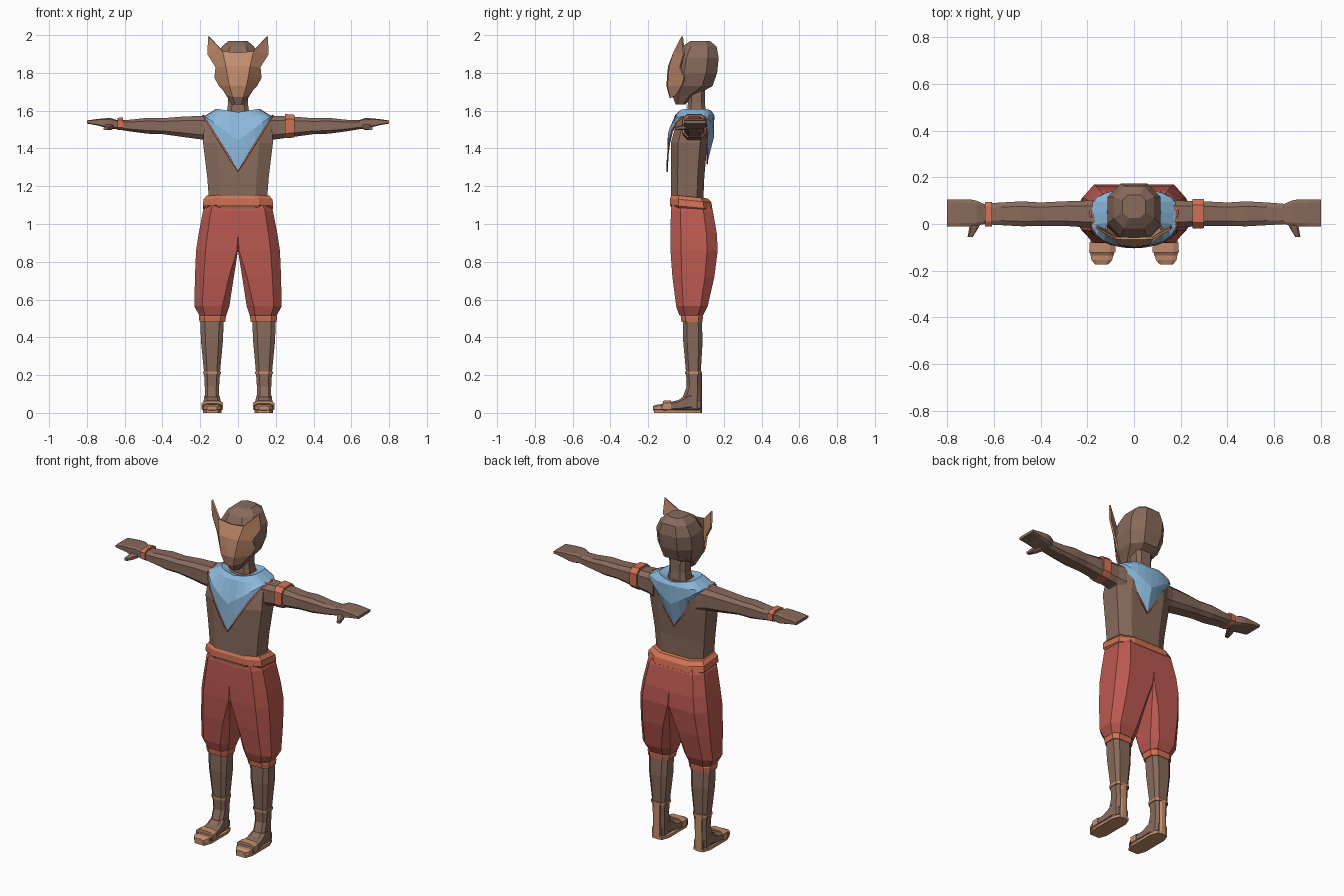
import bpy, bmesh
from math import cos, sin, pi


def material(name, rgb):
    m = bpy.data.materials.new(name)
    m.diffuse_color = (*rgb, 1)
    return m


SKIN = material("skin", (0.25, 0.145, 0.105))
RED = material("red_cloth", (0.50, 0.10, 0.08))
ORANGE = material("orange_cloth", (0.64, 0.17, 0.09))
BLUE = material("blue_cloth", (0.26, 0.48, 0.71))
TAN = material("tan_leather", (0.56, 0.27, 0.155))


def make(name, verts, faces, mat, mirror=False):
    bm = bmesh.new()
    vs = [bm.verts.new(v) for v in verts]
    for f in faces:
        bm.faces.new([vs[i] for i in f])
    bmesh.ops.recalc_face_normals(bm, faces=bm.faces)
    me = bpy.data.meshes.new(name)
    bm.to_mesh(me)
    bm.free()
    me.materials.append(mat)
    ob = bpy.data.objects.new(name, me)
    bpy.context.collection.objects.link(ob)
    if mirror:
        ob.modifiers.new("mirror", 'MIRROR')
    return ob


def section(axis, p, a0, a1, b0, b1, ca=0.4, inner=None):
    """Chamfered rectangle across an axis; inner sets the chamfer on the a0 side."""
    ci = ca if inner is None else inner
    ha, hb = (a1 - a0) / 2, (b1 - b0) / 2
    pts = [(a0 + ci * ha, b0), (a1 - ca * ha, b0), (a1, b0 + ca * hb), (a1, b1 - ca * hb),
           (a1 - ca * ha, b1), (a0 + ci * ha, b1), (a0, b1 - ci * hb), (a0, b0 + ci * hb)]
    order = {'x': lambda a, b: (p, a, b), 'y': lambda a, b: (a, p, b), 'z': lambda a, b: (a, b, p)}
    return [order[axis](a, b) for a, b in pts]


def loft(name, axis, rows, mat, ca=0.4, mirror=False, inners=None):
    rings = [section(axis, *r, ca, inners[i] if inners else None) for i, r in enumerate(rows)]
    n = 8
    faces = [(i * n + j, i * n + (j + 1) % n, (i + 1) * n + (j + 1) % n, (i + 1) * n + j)
             for i in range(len(rings) - 1) for j in range(n)]
    faces += [tuple(range(n)), tuple(range((len(rings) - 1) * n, len(rings) * n))]
    return make(name, [v for r in rings for v in r], faces, mat, mirror)


# Torso, neck and head
loft("torso", 'z', [(1.08, -.15, .15, -.078, .09), (1.25, -.163, .163, -.08, .097),
                    (1.43, -.185, .185, -.08, .113), (1.54, -.178, .178, -.05, .125),
                    (1.575, -.14, .14, -.03, .125), (1.59, -.07, .07, 0, .11)], SKIN)
loft("neck", 'z', [(1.55, -.065, .065, 0, .11), (1.64, -.052, .052, .01, .1),
                   (1.75, -.055, .055, .01, .1)], SKIN)
loft("head", 'z', [(1.632, -.032, .032, -.055, -.005), (1.68, -.062, .062, -.072, .05),
                   (1.73, -.095, .095, -.078, .14), (1.80, -.114, .114, -.07, .165),
                   (1.88, -.114, .114, -.055, .173), (1.94, -.085, .085, -.02, .162),
                   (1.97, -.05, .05, .025, .125)], SKIN, ca=0.5)

# Eared face mask: half sheet, mirrored and thickened
cols = [(0, -.082, 1.668), (.025, -.08, 1.668), (.048, -.055, 1.68),
        (0, -.098, 1.73), (.042, -.094, 1.73), (.1, -.02, 1.735),
        (0, -.096, 1.78), (.052, -.09, 1.78), (.121, -.008, 1.775),
        (0, -.09, 1.835), (.062, -.085, 1.835), (.116, -.03, 1.83),
        (0, -.062, 1.905), (.08, -.06, 1.915), (.16, -.01, 1.90), (.155, -.02, 1.993)]
quads = [(r * 3 + c, r * 3 + c + 1, r * 3 + c + 4, r * 3 + c + 3) for r in range(4) for c in range(2)]
mask = make("mask", cols, quads + [(13, 14, 15)], TAN, True)
thick = mask.modifiers.new("thickness", 'SOLIDIFY')
thick.thickness, thick.offset = 0.01, 0

# Arms, hands and thumbs
loft("arm", 'x', [(.14, -.02, .11, 1.43, 1.578), (.19, -.015, .1, 1.447, 1.573),
                  (.30, -.008, .097, 1.462, 1.568), (.40, -.008, .092, 1.476, 1.56),
                  (.48, -.01, .097, 1.478, 1.562), (.57, -.005, .092, 1.49, 1.552),
                  (.66, 0, .085, 1.505, 1.55)], SKIN, mirror=True)
loft("hand", 'x', [(.64, 0, .085, 1.506, 1.55), (.675, -.008, .1, 1.505, 1.562),
                   (.70, -.01, .105, 1.51, 1.56), (.745, -.01, .105, 1.522, 1.556),
                   (.80, -.01, .105, 1.532, 1.548)], SKIN, ca=0.25, mirror=True)
loft("thumb", 'y', [(.03, .645, .69, 1.505, 1.535), (-.015, .665, .705, 1.498, 1.526),
                    (-.055, .69, .712, 1.497, 1.513)], SKIN, mirror=True)
loft("upper_arm_band", 'x', [(.25, -.02, .108, 1.454, 1.582), (.30, -.018, .106, 1.458, 1.578)], ORANGE)
loft("wrist_band", 'x', [(-.637, -.01, .095, 1.498, 1.562), (-.608, -.01, .095, 1.496, 1.564)], ORANGE)

# Scarf: collar rolling into front and back points
N = 24


def scarf_ring(rx, front, back, z):
    ring = []
    for k in range(N):
        t = 2 * pi * k / N
        c, s = cos(t), sin(t)
        mid = 0.05
        reach = (back - mid) if s > 0 else (mid - front)
        y = mid + reach * abs(s) ** 0.55 * (1 if s > 0 else -1)
        ring.append((rx * c, y, z(abs(c), s)))
    return ring


def drop(amount):
    def z(c, s):
        return 1.575 - amount * (0.295 if s < 0 else 0.255) * (1 - c)
    return z


rings = [scarf_ring(.058, -.005, .108, lambda c, s: 1.585),
         scarf_ring(.115, -.04, .138, lambda c, s: 1.592 + .018 * c),
         scarf_ring(.172, -.058, .15, drop(0)),
         scarf_ring(.182, -.098, .148, drop(.45)),
         scarf_ring(.185, -.1, .112, drop(1))]
# Narrow rows in the drape keep the hem on the chest
faces = [(i * N + j, i * N + (j + 1) % N, (i + 1) * N + (j + 1) % N, (i + 1) * N + j)
         for i in range(4) for j in range(N)]
make("scarf", [v for r in rings for v in r], faces, BLUE)

# Orange trim along the scarf hem
cu = bpy.data.curves.new("scarf_trim", 'CURVE')
cu.dimensions, cu.bevel_depth, cu.bevel_resolution = '3D', 0.005, 0
sp = cu.splines.new('POLY')
sp.points.add(N - 1)
for p, v in zip(sp.points, rings[-1]):
    p.co = (*v, 1)
sp.use_cyclic_u = True
cu.materials.append(ORANGE)
bpy.context.collection.objects.link(bpy.data.objects.new("scarf_trim", cu))

# Belt, tilted down toward the back
belt = loft("belt", 'z', [(1.085, -.172, .172, -.075, .125), (1.1, -.186, .186, -.085, .14),
                          (1.135, -.183, .183, -.085, .135), (1.155, -.165, .165, -.075, .115)], ORANGE)
for v in belt.data.vertices:
    v.co.z -= 0.1 * (v.co.y + 0.08)

# Baggy trousers: two halves meeting on the centre line
loft("trouser_leg", 'z', [(1.10, 0, .17, -.075, .125), (1.07, 0, .185, -.08, .142),
                          (.95, 0, .208, -.082, .163), (.86, 0, .222, -.082, .168),
                          (.72, .022, .228, -.072, .15), (.565, .046, .231, -.052, .115),
                          (.515, .062, .205, -.035, .09)], RED, ca=0.45, mirror=True,
     inners=[0, 0, 0, .05, .25, .4, .4])
loft("knee_cuff", 'z', [(.525, .068, .2, -.022, .085), (.51, .063, .207, -.028, .09),
                        (.48, .068, .204, -.024, .087)], ORANGE, mirror=True)

# Lower legs and feet
loft("shin", 'z', [(.50, .075, .2, -.015, .083), (.38, .08, .196, -.015, .088),
                   (.215, .095, .18, 0, .078), (.14, .1, .176, .004, .076),
                   (.09, .1, .176, -.015, .078), (.02, .1, .176, -.02, .078)], SKIN, mirror=True)
loft("foot", 'y', [(.077, .108, .17, .012, .07), (.02, .098, .178, .012, .11),
                   (-.04, .09, .183, .012, .068), (-.10, .084, .188, .012, .054),
                   (-.135, .086, .187, .012, .046)], SKIN, mirror=True)

# Sandals: toe cap, strap, sole, heel strip and ankle tie
loft("toes", 'y', [(-.125, .086, .187, .012, .046), (-.155, .094, .182, .012, .043),
                   (-.174, .112, .165, .014, .036)], TAN, mirror=True)
loft("toe_strap", 'y', [(-.08, .081, .19, .006, .066), (-.122, .079, .192, .006, .064)], TAN, mirror=True)
loft("sole", 'z', [(0, .088, .184, -.17, .08), (.016, .088, .184, -.17, .08)], TAN, ca=0.35, mirror=True)
loft("heel_strip", 'z', [(0, .118, .158, .06, .084), (.1, .118, .158, .06, .084),
                         (.215, .118, .158, .06, .084)], TAN, mirror=True)
loft("ankle_tie", 'z', [(.205, .091, .184, -.005, .084), (.22, .091, .184, -.005, .084)], TAN, mirror=True)
